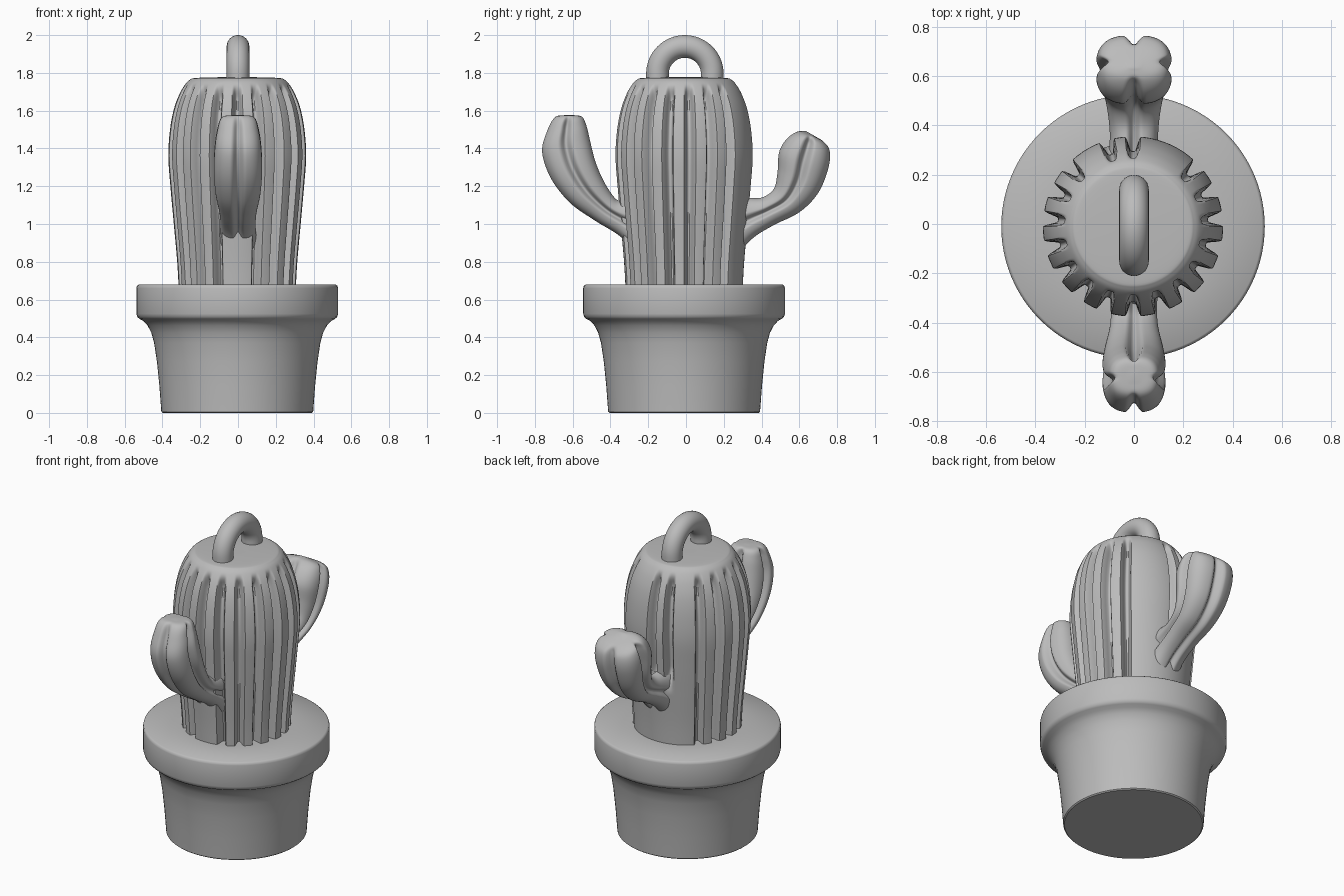
import bpy, bmesh, math
from mathutils import Vector

if "Cube" in bpy.data.objects:
    bpy.data.objects.remove(bpy.data.objects["Cube"])

CX, CY = -0.004, -0.01   # axis of pot and body

grey = bpy.data.materials.new("stone_grey")
grey.diffuse_color = (0.5, 0.5, 0.5, 1)
grey.use_nodes = True
grey.node_tree.nodes["Principled BSDF"].inputs["Base Color"].default_value = grey.diffuse_color


def make_object(name, rings, angle):
    """Skin a stack of closed rings of equal length and cap both ends."""
    bm = bmesh.new()
    loops = [[bm.verts.new(p) for p in ring] for ring in rings]
    n = len(loops[0])
    for a, b in zip(loops, loops[1:]):
        for i in range(n):
            j = (i + 1) % n
            bm.faces.new((a[i], a[j], b[j], b[i]))
    bm.faces.new(loops[0][::-1])
    bm.faces.new(loops[-1])
    bmesh.ops.recalc_face_normals(bm, faces=bm.faces)
    mesh = bpy.data.meshes.new(name)
    bm.to_mesh(mesh)
    bm.free()
    obj = bpy.data.objects.new(name, mesh)
    bpy.context.collection.objects.link(obj)
    mesh.materials.append(grey)
    bpy.ops.object.select_all(action='DESELECT')
    obj.select_set(True)
    bpy.context.view_layer.objects.active = obj
    bpy.ops.object.shade_smooth_by_angle(angle=math.radians(angle))
    return obj


def smooth(points, steps):
    """Catmull-Rom curve through tuples of any length."""
    pts = [Vector(p) for p in points]
    pts = [2 * pts[0] - pts[1]] + pts + [2 * pts[-1] - pts[-2]]
    out = []
    for a, b, c, d in zip(pts, pts[1:], pts[2:], pts[3:]):
        for k in range(steps):
            t = k / steps
            out.append(0.5 * (2 * b + (c - a) * t + (2 * a - 5 * b + 4 * c - d) * t ** 2
                              + (3 * b - a - 3 * c + d) * t ** 3))
    return out + [pts[-2]]


def ramp(a, b, x):
    t = min(1, max(0, (x - a) / (b - a)))
    return t * t * (3 - 2 * t)


def angle_gap(a, b):
    return abs((a - b + 180) % 360 - 180)


# Pot: turned profile with a thick rim
pot_profile = [(0.395, 0), (0.402, 0.006), (0.412, 0.14), (0.425, 0.27), (0.44, 0.37),
               (0.455, 0.425), (0.475, 0.463), (0.497, 0.487), (0.518, 0.498), (0.529, 0.508),
               (0.534, 0.525), (0.534, 0.66), (0.531, 0.672), (0.522, 0.679), (0.3, 0.68)]
SEG = 96
make_object("pot", [[(CX + r * math.cos(math.tau * i / SEG), CY + r * math.sin(math.tau * i / SEG), z)
                     for i in range(SEG)] for r, z in pot_profile], 40)

# Body: turned barrel with narrow grooves, (angle, lowest height)
grooves = [(270 + 19 * k, 0 if k else 1.1) for k in range(-7, 8)] + [(90, 1.1), (107, 1.1)]
body_profile = smooth([(0.308, 0.62), (0.318, 0.8), (0.336, 1.0), (0.354, 1.2), (0.365, 1.36),
                       (0.356, 1.5), (0.335, 1.61), (0.305, 1.69), (0.275, 1.74), (0.25, 1.764),
                       (0.22, 1.773), (0.1, 1.777), (0.01, 1.777)], 5)


def body_radius(r, z, deg):
    cut = 0
    for a, low in grooves:
        g = 1 - ramp(1.2, 5.2, angle_gap(deg, a))
        cut = max(cut, g * (ramp(low - 0.06, low + 0.04, z) if low else 1))
    return r - 0.06 * cut * (1 - ramp(1.64, 1.75, z))


rings = []
for r, z in body_profile:
    ring = []
    for i in range(360):
        rr, t = body_radius(r, z, i), math.radians(i)
        ring.append((CX + rr * math.cos(t), CY + rr * math.sin(t), z))
    rings.append(ring)
make_object("cactus_body", rings, 50)


# Arms: lofted four-lobed sections (outer y, outer z, inner y, inner z, half width)
def arm(name, stations):
    sections = smooth(stations, 6)
    rings = []
    for k, (oy, oz, iy, iz, w) in enumerate(sections):
        u = k / (len(sections) - 1)
        depth = 0.3 * (1 - ramp(0.76, 0.95, u))
        centre = Vector((0, (oy + iy) / 2, (oz + iz) / 2))
        out = Vector((0, (oy - iy) / 2, (oz - iz) / 2))
        ring = []
        for i in range(96):
            deg = i * 3.75
            t = math.radians(deg)
            c, s = math.cos(t), math.sin(t)
            rad = (abs(c) ** 2.7 + abs(s) ** 2.7) ** (-1 / 2.7)
            gap = min(angle_gap(deg, a) for a in (0, 90, 180, 270))
            rad *= 1 - depth * (1 - ramp(2, 17, gap))
            ring.append(centre + out * (rad * c) + Vector((w * rad * s, 0, 0)))
        rings.append(ring)
    make_object(name, rings, 60)


arm("front_arm", [(-0.25, 0.82, -0.25, 1.14, 0.10), (-0.345, 0.93, -0.345, 1.125, 0.095),
                  (-0.48, 1.015, -0.385, 1.15, 0.10), (-0.615, 1.11, -0.44, 1.24, 0.12),
                  (-0.717, 1.24, -0.48, 1.34, 0.13), (-0.764, 1.38, -0.505, 1.44, 0.125),
                  (-0.738, 1.49, -0.525, 1.52, 0.11), (-0.695, 1.565, -0.55, 1.568, 0.085),
                  (-0.635, 1.577, -0.605, 1.577, 0.015)])
arm("back_arm", [(0.25, 0.80, 0.25, 1.16, 0.11), (0.345, 0.915, 0.345, 1.14, 0.10),
                 (0.46, 0.99, 0.41, 1.145, 0.105), (0.60, 1.06, 0.465, 1.19, 0.12),
                 (0.70, 1.16, 0.483, 1.28, 0.14), (0.755, 1.29, 0.49, 1.38, 0.155),
                 (0.763, 1.385, 0.53, 1.45, 0.147), (0.73, 1.435, 0.585, 1.488, 0.115),
                 (0.67, 1.472, 0.635, 1.492, 0.02)])

# Hanging loop: half ring with legs sunk into the body
path = [(-0.145, 1.72, 0)] + [(-0.145 * math.cos(a), 1.795 + 0.145 * math.sin(a), a)
                              for a in (math.pi * k / 32 for k in range(33))] + [(0.145, 1.72, math.pi)]
loop = []
for y, z, a in path:
    radial = Vector((0, -math.cos(a), math.sin(a)))
    loop.append([Vector((0, y - 0.006, z)) + 0.06 * (radial * math.cos(t) + Vector((math.sin(t), 0, 0)))
                 for t in (math.tau * i / 32 for i in range(32))])
make_object("hanging_loop", loop, 60)
